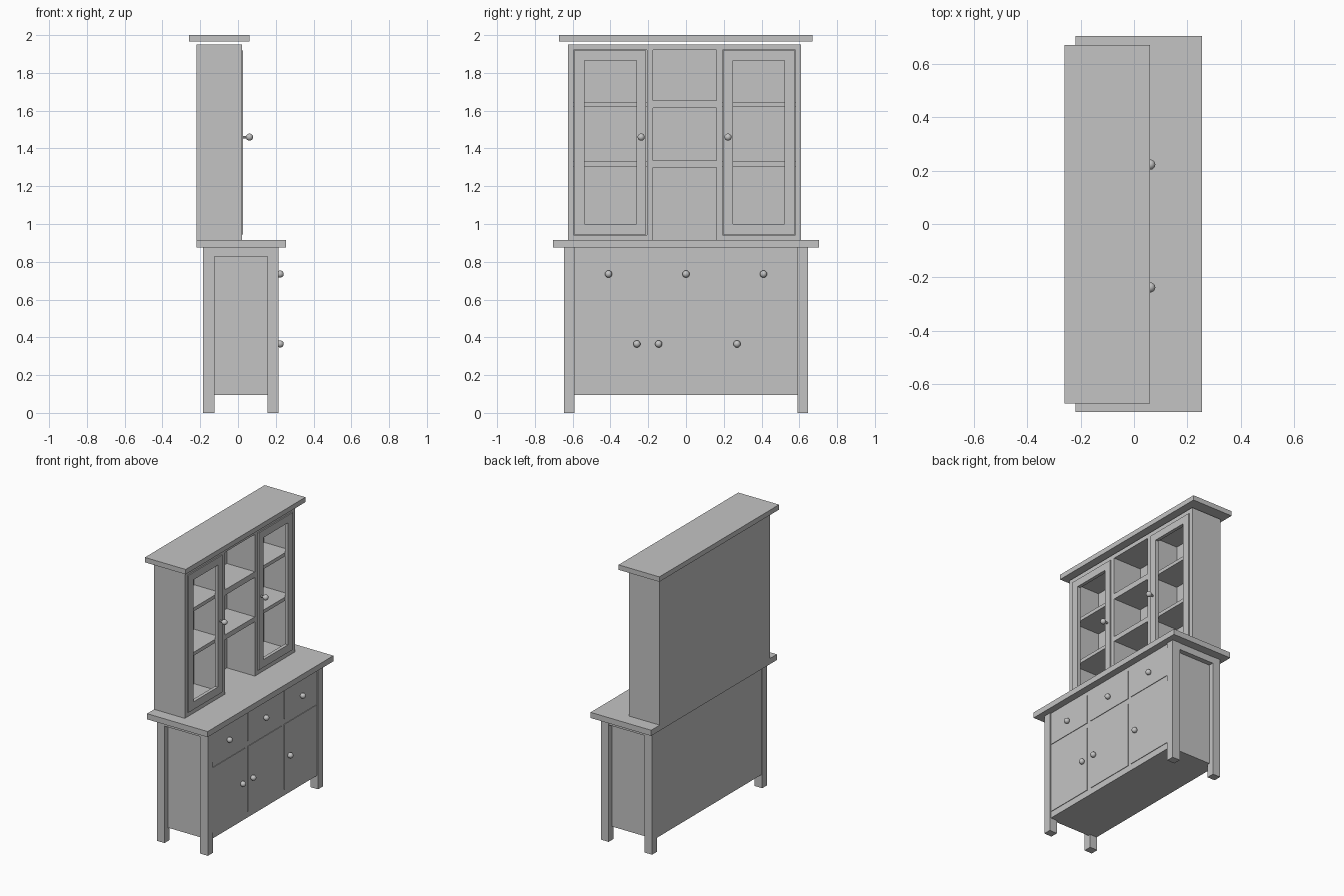
import bpy

cube = bpy.data.objects.get("Cube")
if cube:
    bpy.data.objects.remove(cube, do_unlink=True)

paint = bpy.data.materials.new("light_grey")
paint.use_nodes = True
paint.diffuse_color = (0.55, 0.55, 0.55, 1)
paint.node_tree.nodes["Principled BSDF"].inputs["Base Color"].default_value = paint.diffuse_color


def box(name, x, y, z):
    """Box spanning the given (low, high) ranges."""
    y = sorted(y)
    spans = (x, y, z)
    bpy.ops.mesh.primitive_cube_add(size=1, location=[(a + b) / 2 for a, b in spans])
    obj = bpy.context.object
    obj.name = name
    obj.scale = [b - a for a, b in spans]
    bpy.ops.object.transform_apply(location=False, rotation=False, scale=True)
    obj.data.materials.append(paint)
    return obj


def knob(name, base, x, y, z):
    """Round knob on a thin stem."""
    bpy.ops.mesh.primitive_uv_sphere_add(segments=20, ring_count=12, radius=0.019, location=(x, y, z))
    ball = bpy.context.object
    ball.name = name
    ball.data.materials.append(paint)
    bpy.ops.object.shade_smooth_by_angle()
    bpy.ops.mesh.primitive_cylinder_add(vertices=12, radius=0.007, depth=x - base,
                                        location=((x + base) / 2, y, z), rotation=(0, 1.5708, 0))
    stem = bpy.context.object
    stem.name = name + "_stem"
    stem.data.materials.append(paint)
    bpy.ops.object.shade_smooth_by_angle()


# Base cabinet
BASE_FRONT = 0.206
box("base_body", (-0.18, BASE_FRONT), (-0.59, 0.59), (0.095, 0.875))
box("counter_top", (-0.22, 0.255), (-0.705, 0.705), (0.875, 0.915))
for side, s in (("left", 1), ("right", -1)):
    box("front_leg_" + side, (0.155, 0.215), (0.59 * s, 0.645 * s), (0, 0.875))
    box("back_leg_" + side, (-0.185, -0.125), (0.59 * s, 0.645 * s), (0, 0.875))
    box("side_panel_" + side, (-0.125, 0.155), (0.59 * s, 0.608 * s), (0.095, 0.875))
    box("side_rail_" + side, (-0.125, 0.155), (0.59 * s, 0.643 * s), (0.828, 0.875))

# Drawer and door fronts
FACE = (BASE_FRONT, BASE_FRONT + 0.004)
for i, (y0, y1) in enumerate(((-0.585, -0.22), (-0.19, 0.19), (0.22, 0.585))):
    box(f"drawer_front_{i}", FACE, (y0, y1), (0.64, 0.845))
    box(f"base_door_{i}", FACE, (y0, y1), (0.14, 0.60))
    knob(f"drawer_knob_{i}", BASE_FRONT, 0.223, (i - 1) * 0.41, 0.735)
for i, y in enumerate((-0.26, -0.145, 0.27)):
    knob(f"base_door_knob_{i}", BASE_FRONT, 0.223, y, 0.365)

# Upper hutch shell, open in the middle
C = -0.0075
BACK, FRONT = -0.22, 0.02
HALF, BAY, WALL = 0.617, 0.168, 0.2
box("hutch_back", (BACK, -0.2), (C - HALF, C + HALF), (0.915, 1.95))
box("hutch_top", (-0.2, FRONT), (C - HALF, C + HALF), (1.92, 1.95))
for i, (z0, z1) in enumerate(((1.3, 1.335), (1.615, 1.655))):
    box(f"middle_shelf_{i}", (-0.2, FRONT), (C - BAY, C + BAY), (z0, z1))

# Side bays with open framed doors
DOOR = (0.002, 0.026)
for side, s in (("left", 1), ("right", -1)):
    def span(a, b):
        return C + a * s, C + b * s

    box("hutch_side_" + side, (-0.2, FRONT), span(0.587, HALF), (0.915, 1.92))
    box("divider_" + side, (-0.2, FRONT), span(BAY, WALL), (0.915, 1.92))
    box("bay_floor_" + side, (-0.2, FRONT), span(WALL, 0.587), (0.915, 0.943))
    for i, (z0, z1) in enumerate(((1.305, 1.33), (1.62, 1.645))):
        box(f"bay_shelf_{side}_{i}", (-0.2, 0.0), span(WALL, 0.587), (z0, z1))
    box("door_inner_stile_" + side, DOOR, span(0.203, 0.255), (0.945, 1.918))
    box("door_outer_stile_" + side, DOOR, span(0.53, 0.585), (0.945, 1.918))
    box("door_bottom_rail_" + side, DOOR, span(0.255, 0.53), (0.945, 1.0))
    box("door_top_rail_" + side, DOOR, span(0.255, 0.53), (1.865, 1.918))
    knob("hutch_knob_" + side, 0.02, 0.061, C + 0.23 * s, 1.46)

# Crown board
box("crown_board", (-0.26, 0.06), (-0.672, 0.67), (1.965, 2.0))
